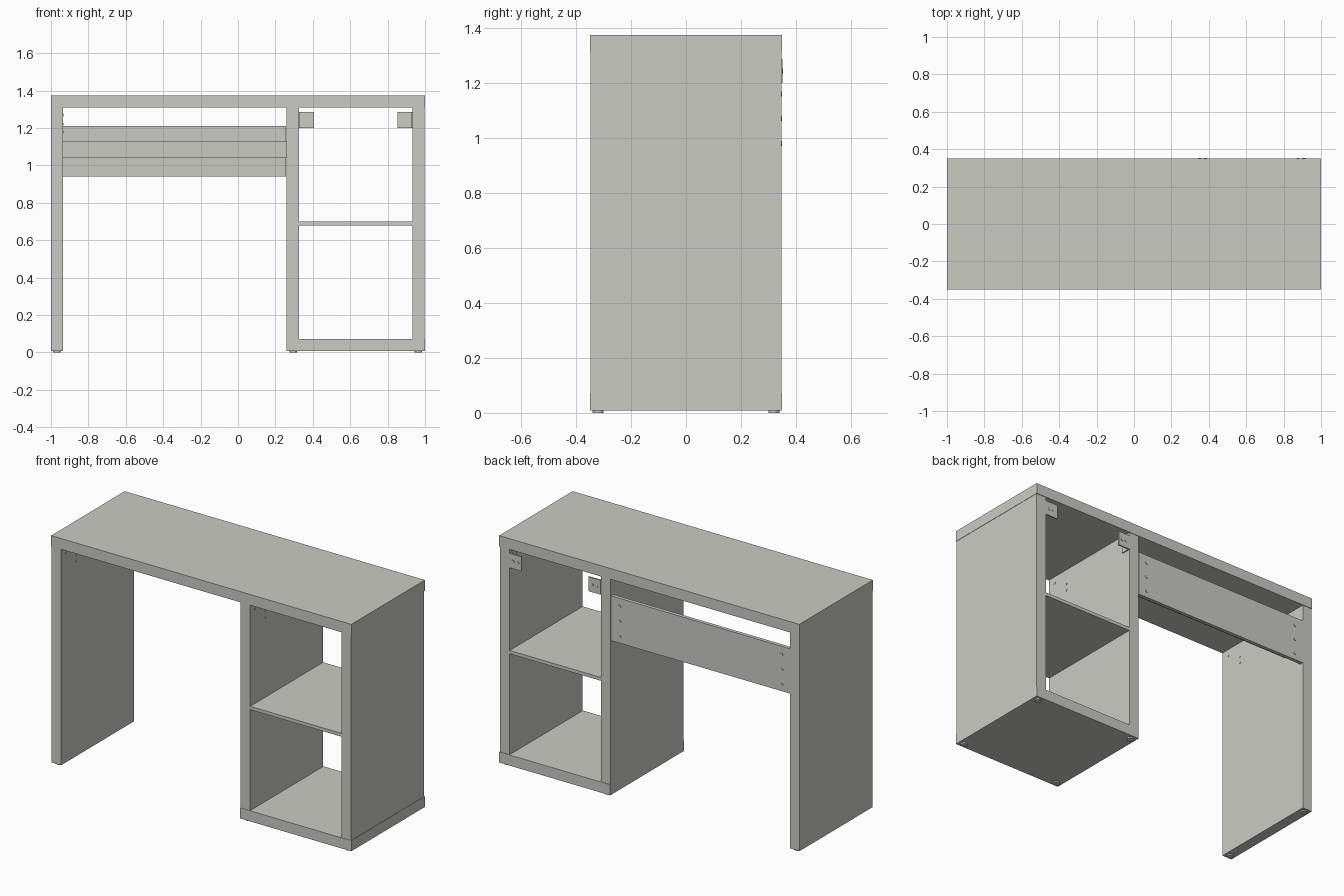
import bpy
import math

cube = bpy.data.objects.get("Cube")
if cube:
    bpy.data.objects.remove(cube, do_unlink=True)

# Single matte finish for the whole desk
finish = bpy.data.materials.new("warm_light_grey")
colour = (0.60, 0.60, 0.56, 1.0)
finish.diffuse_color = colour
finish.use_nodes = True
finish.node_tree.nodes["Principled BSDF"].inputs["Base Color"].default_value = colour


def box(name, x, y, z):
    """Box spanning the given (low, high) ranges."""
    bpy.ops.mesh.primitive_cube_add(size=1, location=[sum(r) / 2 for r in (x, y, z)])
    ob = bpy.context.object
    ob.name = name
    ob.scale = [r[1] - r[0] for r in (x, y, z)]
    bpy.ops.object.transform_apply(location=False, rotation=False, scale=True)
    ob.data.materials.append(finish)
    return ob


def disc(name, centre, axis, radius=0.009, depth=0.006):
    """Small round fitting whose axis runs along x, y or z."""
    turn = {"x": (0, math.pi / 2, 0), "y": (math.pi / 2, 0, 0), "z": (0, 0, 0)}[axis]
    bpy.ops.mesh.primitive_cylinder_add(vertices=12, radius=radius, depth=depth,
                                        location=centre, rotation=turn)
    ob = bpy.context.object
    ob.name = name
    ob.data.materials.append(finish)
    bpy.ops.object.shade_smooth_by_angle()


FRONT, BACK = -0.35, 0.35
FLOOR, UNDER, TOP = 0.008, 1.31, 1.375
deep = (FRONT, BACK)
inset = (FRONT + 0.002, BACK - 0.003)

# Main boards
box("desk_top", (-1, 1), deep, (UNDER, TOP))
box("side_leg", (-1, -0.935), inset, (FLOOR, UNDER))
box("cabinet_base", (0.26, 1), deep, (FLOOR, 0.072))
box("cabinet_inner_side", (0.26, 0.325), inset, (0.072, UNDER))
box("cabinet_outer_side", (0.932, 0.998), inset, (0.072, UNDER))
box("cabinet_shelf", (0.325, 0.932), inset, (0.68, 0.70))

# Rear panel and the cable tray in front of it
box("rear_panel", (-0.935, 0.256), (0.325, 0.347), (0.94, 1.21))
box("tray_floor", (-0.935, 0.26), (0.19, 0.325), (1.04, 1.055))
box("tray_lip", (-0.935, 0.26), (0.19, 0.205), (1.04, 1.13))

# Panel and tray screws
for x in (-0.88, 0.20):
    for z in (0.98, 1.07, 1.16):
        disc("panel_screw", (x, 0.347, z), "y")
    disc("tray_screw", (x, 0.19, 1.07), "y")

# Angle brackets at the back of the cabinet
for wall, side in ((0.325, 1), (0.932, -1)):
    far = wall + side * 0.08
    thin = wall + side * 0.006
    box("bracket_plate", sorted((wall, far)), (0.343, 0.351), (1.20, 1.287))
    box("bracket_flange", sorted((wall, thin)), (0.29, 0.343), (1.20, 1.287))
    for dx in (0.025, 0.055):
        disc("bracket_screw", (wall + side * dx, 0.351, 1.243), "y", depth=0.003)

# Fittings on the inner faces near the front
for wall in (-0.935, 0.325):
    for y, z in ((-0.30, 1.27), (-0.20, 1.22), (-0.20, 1.18)):
        disc("wall_fitting", (wall, y, z), "x", 0.007, 0.004)

# Floor glides
for x in (-0.968, 0.295, 0.965):
    for y in (-0.32, 0.32):
        disc("floor_glide", (x, y, FLOOR / 2), "z", 0.02, FLOOR)
